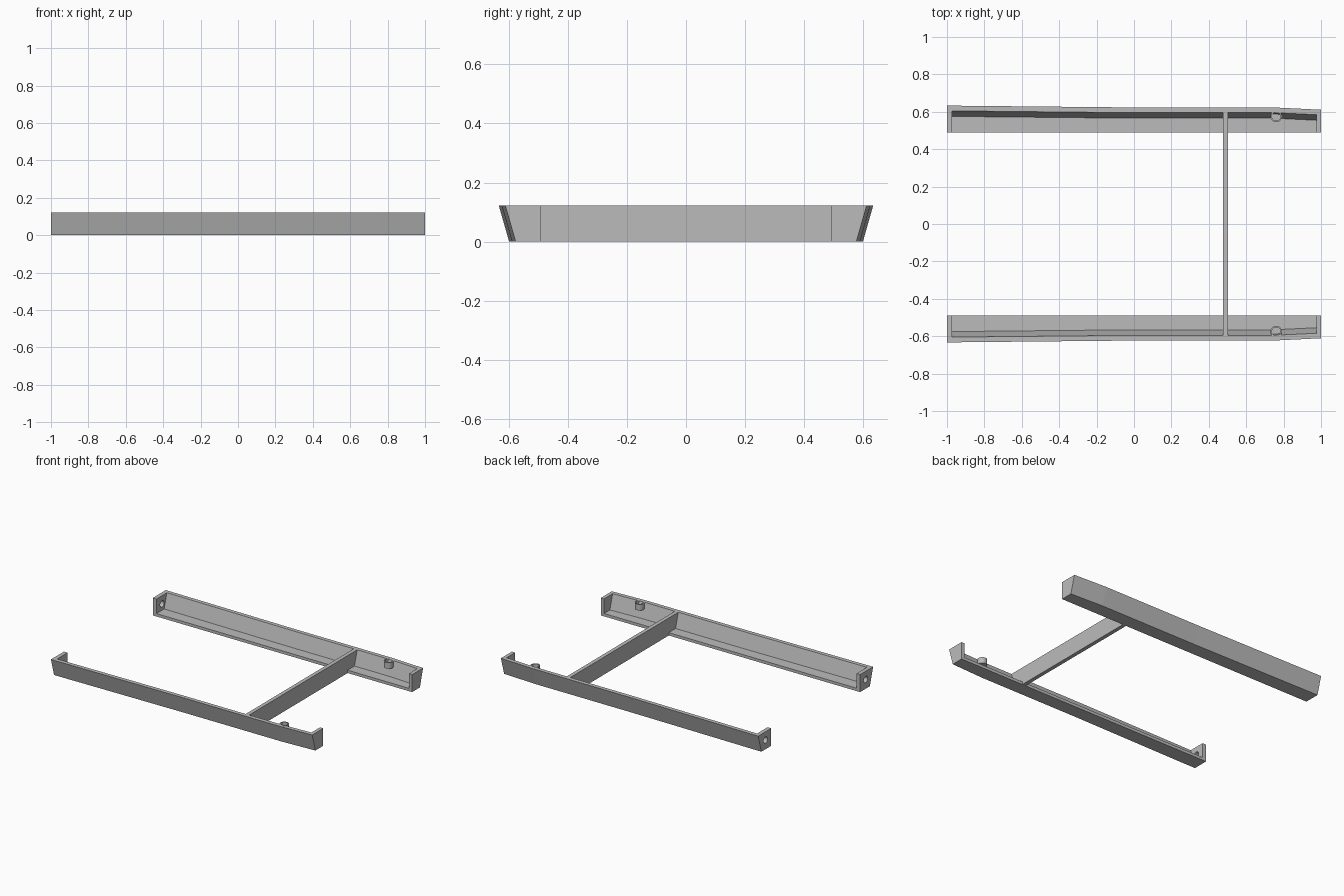
import bpy, bmesh, math
from mathutils import Matrix

if "Cube" in bpy.data.objects:
    bpy.data.objects.remove(bpy.data.objects["Cube"])

H = 0.122          # overall height
INNER = 0.49       # inner edge of each rail
FLOOR = 0.02       # floor thickness

grey = bpy.data.materials.new("plain grey")
grey.diffuse_color = (0.5, 0.5, 0.5, 1)
grey.use_nodes = True
grey.node_tree.nodes["Principled BSDF"].inputs["Base Color"].default_value = grey.diffuse_color


def finish(name, bm):
    bmesh.ops.recalc_face_normals(bm, faces=bm.faces)
    me = bpy.data.meshes.new(name)
    bm.to_mesh(me)
    bm.free()
    me.materials.append(grey)
    ob = bpy.data.objects.new(name, me)
    bpy.context.collection.objects.link(ob)
    return ob


def loft(name, sections):
    """Solid through (x, [(y, z), ...]) sections."""
    bm = bmesh.new()
    rings = [[bm.verts.new((x, y, z)) for y, z in prof] for x, prof in sections]
    n = len(rings[0])
    for a, b in zip(rings, rings[1:]):
        for i in range(n):
            j = (i + 1) % n
            bm.faces.new((a[i], a[j], b[j], b[i]))
    bm.faces.new(rings[0])
    bm.faces.new(rings[-1])
    return finish(name, bm)


def cylinder(name, r, depth, centre, segs=32, along_x=False):
    bm = bmesh.new()
    m = Matrix.Translation(centre)
    if along_x:
        m = m @ Matrix.Rotation(math.pi / 2, 4, 'Y')
    bmesh.ops.create_cone(bm, cap_ends=True, segments=segs, radius1=r,
                          radius2=r, depth=depth, matrix=m)
    return finish(name, bm)


def cut(ob, cutter):
    mod = ob.modifiers.new("cut", 'BOOLEAN')
    mod.operation = 'DIFFERENCE'
    mod.solver = 'EXACT'
    mod.object = cutter
    cutter.hide_render = True
    cutter.hide_viewport = True


def mirror_y(ob):
    mod = ob.modifiers.new("mirror", 'MIRROR')
    mod.use_axis = (False, True, False)
    mod.use_mirror_merge = False


def outer_y(x):
    """Outer top edge of the gently bent rail."""
    pts = [(-1, 0.633), (0, 0.623), (0.75, 0.623), (1, 0.611)]
    for (x0, y0), (x1, y1) in zip(pts, pts[1:]):
        if x <= x1:
            return y0 + (y1 - y0) * (x - x0) / (x1 - x0)
    return pts[-1][1]


# Side rails: leaning trapezoid solid, hollowed to leave floor, wall and end caps
rails = loft("side_rails", [
    (x, [(INNER, 0), (outer_y(x) - 0.035, 0), (outer_y(x), H), (INNER, H)])
    for x in (-1, 0, 0.75, 1)])

slope = 0.29
cavity = loft("rail_cavity_cutter", [
    (x, [(0.4, FLOOR), (outer_y(x) - 0.028 - slope * (H - FLOOR), FLOOR),
         (outer_y(x) - 0.028 + slope * 0.05, H + 0.05), (0.4, H + 0.05)])
    for x in (-0.972, 0, 0.75, 0.975)])
cut(rails, cavity)

# Round hole through the left end caps
cut(rails, cylinder("end_hole_cutter", 0.022, 0.1, (-0.99, 0.552, 0.064),
                    along_x=True))
mirror_y(rails)

# Cup-shaped bosses high on the inner walls
bosses = cylinder("bosses", 0.031, 0.042, (0.76, 0.575, H - 0.0205))
cut(bosses, cylinder("boss_pocket_cutter", 0.023, 0.06, (0.76, 0.575, H + 0.005)))
mirror_y(bosses)
for ob in (bosses,):
    for p in ob.data.polygons:
        p.use_smooth = len(p.vertices) == 4
    ob.data.set_sharp_from_angle(angle=math.radians(30))

# Cross bar joining the two rails
loft("cross_bar", [
    (x, [(-0.58, 0), (0.58, 0), (0.603, H), (-0.603, H)])
    for x in (0.476, 0.503)])
